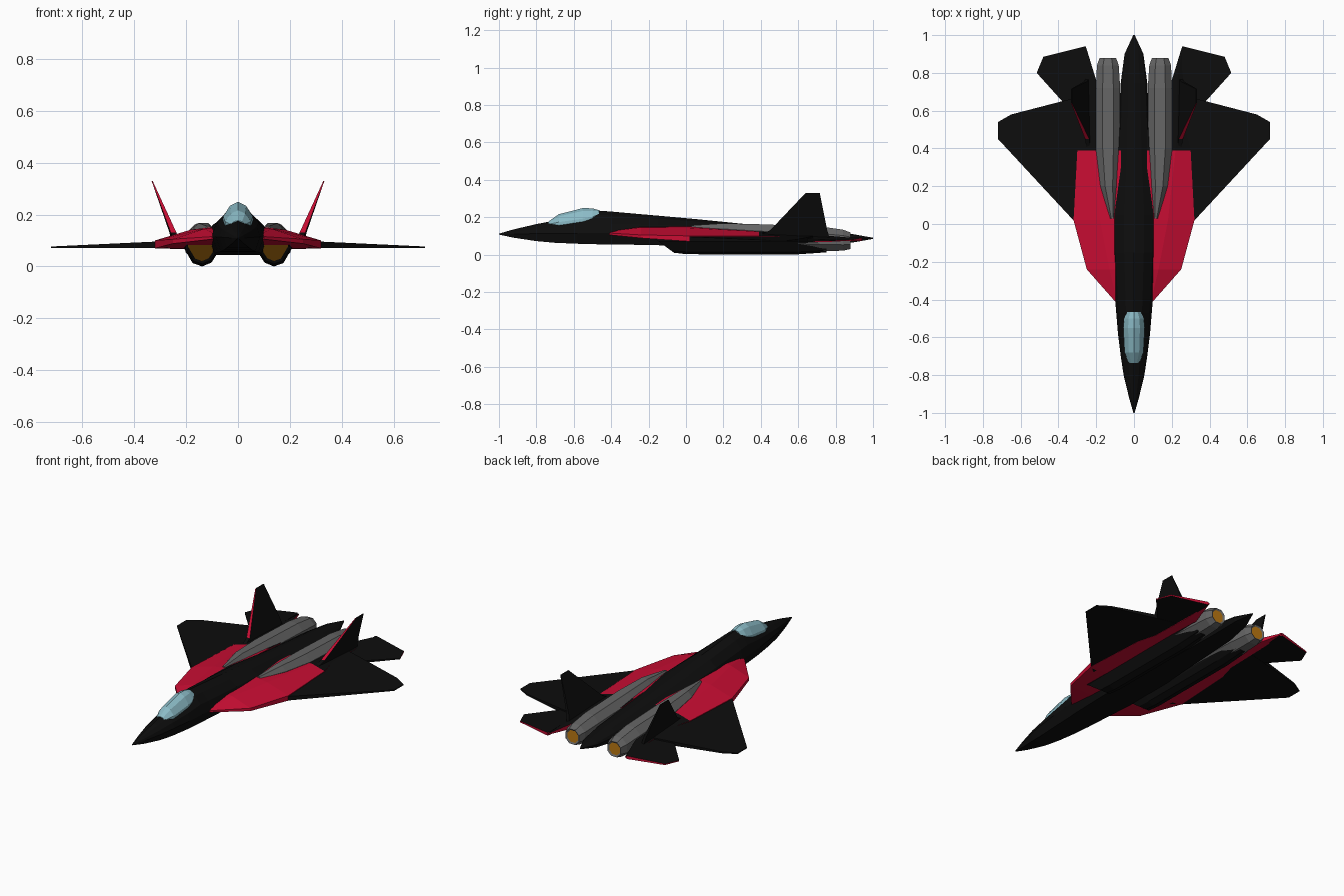
import bpy, bmesh
from mathutils import Vector

if "Cube" in bpy.data.objects:
    bpy.data.objects.remove(bpy.data.objects["Cube"])


def material(name, rgb):
    m = bpy.data.materials.new(name)
    m.diffuse_color = (*rgb, 1)
    m.use_nodes = True
    m.node_tree.nodes["Principled BSDF"].inputs["Base Color"].default_value = m.diffuse_color
    return m


MATS = [material("black", (0.004, 0.004, 0.004)),
        material("red", (0.58, 0.004, 0.033)),
        material("grey", (0.13, 0.13, 0.13)),
        material("glass_blue", (0.26, 0.50, 0.57)),
        material("amber", (0.50, 0.19, 0.006))]
BLACK, RED, GREY, GLASS, AMBER = range(5)


def loft(name, rings, rule, mirror=False, opening=None):
    """Skin rings of (x, y, z); rule(face) gives the colour.
    opening = ring index (0 or -1) whose cap is inset and coloured amber."""
    bm = bmesh.new()
    openings = []
    for side in ((1, -1) if mirror else (1,)):
        vs = [[bm.verts.new((x * side, y, z)) for x, y, z in r] for r in rings]
        n = len(vs[0])
        for a, b in zip(vs, vs[1:]):
            for i in range(n):
                j = (i + 1) % n
                bm.faces.new((a[i], a[j], b[j], b[i]))
        caps = {0: bm.faces.new(vs[0]), -1: bm.faces.new(vs[-1])}
        if opening is not None:
            openings.append(caps[opening])
    bmesh.ops.recalc_face_normals(bm, faces=bm.faces[:])
    bm.normal_update()
    for f in bm.faces:
        f.material_index = rule(f) if callable(rule) else rule
    for f in openings:
        bmesh.ops.inset_region(bm, faces=[f], thickness=0.010, depth=-0.006)
        f.material_index = AMBER
    me = bpy.data.meshes.new(name)
    bm.to_mesh(me)
    bm.free()
    for m in MATS:
        me.materials.append(m)
    ob = bpy.data.objects.new(name, me)
    bpy.context.collection.objects.link(ob)
    return ob


def both(half, y):
    """Close a half section (top to bottom, first point on the centre line)."""
    right = [(x, y, z) for x, z in half]
    left = [(-x, y, z) for x, z in reversed(half) if x > 0]
    return right + left


# Fuselage: y, half width, top, widest height, bottom
rings = []
for y, w, t, m, b in [(-1, .003, .112, .11, .107), (-.92, .026, .135, .11, .09),
                      (-.8, .055, .163, .112, .072), (-.7, .07, .182, .113, .063),
                      (-.58, .085, .205, .114, .058), (-.47, .094, .235, .115, .055),
                      (-.4, .1, .23, .115, .055), (-.15, .115, .208, .12, .05),
                      (.05, .12, .19, .12, .045), (.35, .09, .16, .105, .045),
                      (.75, .07, .128, .09, .05), (.9, .05, .108, .088, .066),
                      (1, .004, .09, .087, .084)]:
    h = t - m
    rings.append(both([(0, t), (.45 * w, t - .18 * h), (.85 * w, m + .45 * h),
                       (w, m), (.78 * w, b)], y))
loft("fuselage", rings, BLACK)

# Canopy: y, half width, base, top
rings = []
for y, w, b, t in [(-.735, .028, .158, .177), (-.68, .05, .163, .216),
                   (-.55, .057, .178, .249), (-.5, .052, .19, .247),
                   (-.465, .035, .213, .237)]:
    h = t - b
    rings.append(both([(0, t), (.55 * w, t - .22 * h), (w, b + .2 * h), (w, b - .02)], y))
loft("canopy", rings, GLASS)

# Blended body with tail booms: red, black on top behind the shoulders
rings = [[(xi, y, zi), (xm, y, zm), (xo, y, ze), (xo, y, zb), (xi, y, zb)]
         for y, xi, xm, xo, zi, zm, ze, zb in [
             (-.41, .085, .09, .10, .125, .12, .115, .105),
             (-.24, .07, .13, .25, .15, .145, .105, .088),
             (.02, .07, .18, .32, .155, .142, .10, .07),
             (.39, .07, .22, .30, .135, .122, .10, .07),
             (.50, .07, .23, .27, .125, .115, .098, .07),
             (.77, .203, .23, .262, .10, .10, .09, .068),
             (.94, .255, .258, .262, .085, .085, .084, .078)]]
loft("blended_body", rings,
     lambda f: BLACK if f.calc_center_median().y > .39 and f.normal.z > .3 else RED,
     mirror=True)

# Lower air ducts with slanted amber intakes
section = [(.08, .09), (.083, .045), (.102, .015), (.138, 0), (.175, .013), (.208, .07), (.2, .09)]


def duct(y, sx, lift):
    return [(.14 + (x - .14) * sx, y, lift + z * (1 - lift / .09)) for x, z in section]


mouth = [(x, -.17 + (.088 - z) * 1.35, z) for x, _, z in duct(0, .93, .010)]
loft("air_duct", [mouth, duct(0, 1, .002), duct(.58, 1, 0), duct(.75, .95, .012)],
     BLACK, mirror=True, opening=0)

# Grey engines with amber nozzles: y, inner x, outer x, bottom, top
rings = []
for y, a, c, b, t in [(.03, .103, .127, .12, .156), (.2, .088, .178, .06, .167),
                      (.4, .073, .202, .03, .162), (.72, .073, .202, .018, .15),
                      (.84, .081, .196, .021, .133), (.88, .095, .182, .03, .118)]:
    u, v = (c - a) * .28, (t - b) * .28
    rings.append([(x, y, z) for x, z in [
        (a + u, t), (c - u, t), (c, t - v), (c, b + v),
        (c - u, b), (a + u, b), (a, b + v), (a, t - v)]])
loft("engine", rings, GREY, mirror=True, opening=-1)


def plate(name, outline, z_low, z_high, rule):
    """Flat surface whose top and bottom heights depend on x."""
    loft(name, [[(x, y, z_low(x)) for x, y in outline],
                [(x, y, z_high(x)) for x, y in outline]], rule, mirror=True)


# Main wings
plate("wing", [(.27, -.02), (.321, .02), (.72, .45), (.72, .54), (.65, .58),
               (.38, .65), (.26, .68)],
      lambda x: .071, lambda x: .098 - (x - .27) * .047, BLACK)

# Tailplanes with red rear and root edges
plate("tailplane", [(.255, .52), (.38, .65), (.515, .80), (.48, .885), (.262, .94), (.255, .93)],
      lambda x: .072, lambda x: .091 - (x - .25) * .05,
      lambda f: RED if abs(f.normal.z) < .5 and f.normal.y > .2 else BLACK)

# Canted fins with red leading edges: x, y, z, half thickness
fin = [(.238, .38, .10, .010), (.248, .45, .13, .011), (.331, .64, .33, .002),
       (.331, .715, .33, .002), (.256, .755, .13, .008), (.246, .77, .08, .008)]
loft("fin", [[(x + s * t, y, z) for x, y, z, t in fin] for s in (-1, 1)],
     lambda f: RED if f.normal.y < -.5 else BLACK, mirror=True)
